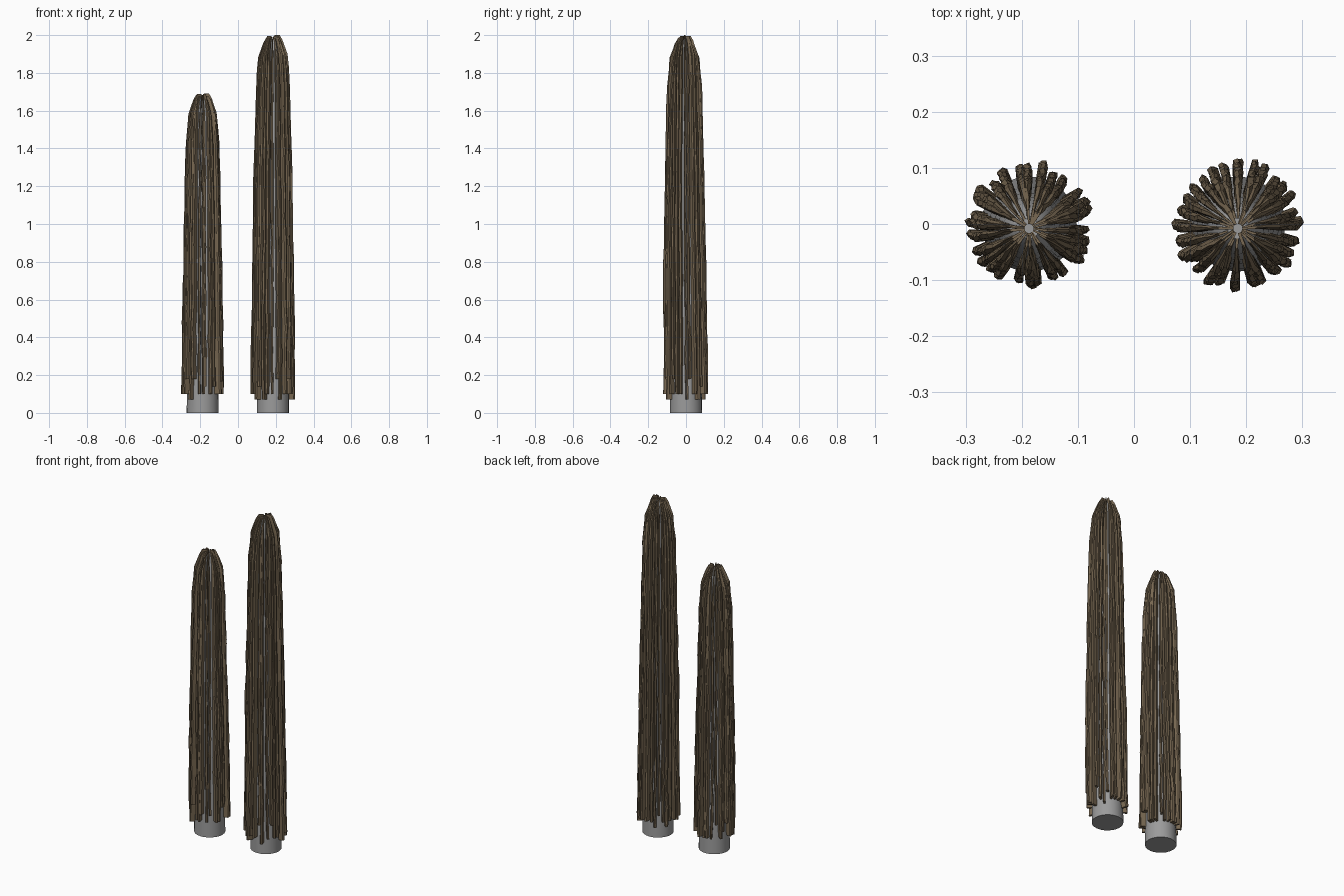
import bpy, bmesh, math, random

if "Cube" in bpy.data.objects:
    bpy.data.objects.remove(bpy.data.objects["Cube"])

random.seed(7)


def material(name, rgb):
    m = bpy.data.materials.new(name)
    m.diffuse_color = (*rgb, 1)
    m.use_nodes = True
    m.node_tree.nodes["Principled BSDF"].inputs["Base Color"].default_value = m.diffuse_color
    return m


GREY = material("core grey", (0.33, 0.33, 0.33))
BROWN = material("bark brown", (0.19, 0.14, 0.085))

# (distance below the top, radius)
CORE = [(0.02, 0.018), (0.035, 0.030), (0.08, 0.046), (0.16, 0.056),
        (0.35, 0.064), (0.8, 0.073), (1.4, 0.080), (2.0, 0.085)]
OUTER = [(0.0, 0.036), (0.025, 0.050), (0.10, 0.077), (0.25, 0.089),
         (0.7, 0.100), (1.2, 0.109), (1.6, 0.114), (2.0, 0.116)]


def sample(profile, d):
    if d <= profile[0][0]:
        return profile[0][1]
    for (a, ra), (b, rb) in zip(profile, profile[1:]):
        if d <= b:
            return ra + (rb - ra) * (d - a) / (b - a)
    return profile[-1][1]


def loft(bm, rings):
    """Join equal rings of points into a closed skin with end caps."""
    vs = [[bm.verts.new(p) for p in r] for r in rings]
    n = len(vs[0])
    for a, b in zip(vs, vs[1:]):
        for i in range(n):
            bm.faces.new((a[i], a[(i + 1) % n], b[(i + 1) % n], b[i]))
    bm.faces.new(vs[0][::-1])
    bm.faces.new(vs[-1])


def finish(bm, name, mat, loc):
    bmesh.ops.recalc_face_normals(bm, faces=bm.faces[:])
    me = bpy.data.meshes.new(name)
    bm.to_mesh(me)
    bm.free()
    me.materials.append(mat)
    ob = bpy.data.objects.new(name, me)
    ob.location = loc
    bpy.context.collection.objects.link(ob)
    return ob


def lean(z):
    return -0.008 * min(z, 1.0)


def core(name, x, height):
    bm = bmesh.new()
    sides = 24
    rings = []
    stations = [0] + [height - d for d, _ in reversed(CORE) if height - d > 0.05]
    for z in stations:
        r = sample(CORE, height - z) if z > 0 else 0.085
        rings.append([(r * math.cos(2 * math.pi * i / sides),
                       r * math.sin(2 * math.pi * i / sides) + lean(z), z)
                      for i in range(sides)])
    loft(bm, rings)
    ob = finish(bm, name, GREY, (x, 0, 0))
    bpy.context.view_layer.objects.active = ob
    ob.select_set(True)
    bpy.ops.object.shade_smooth_by_angle(angle=math.radians(40))
    ob.select_set(False)


def bark(name, x, height, count=28):
    """Ring of upright, ragged bark strips standing edge-on round the core."""
    bm = bmesh.new()
    for k in range(count):
        ang = 2 * math.pi * (k + random.uniform(-0.12, 0.12)) / count
        skew = random.uniform(-0.2, 0.2)
        bottom = random.choice([0.07, 0.10, 0.10, 0.10, 0.14, 0.18])
        top = height if k == 0 else height - random.uniform(0, 0.025)
        heights = [bottom + (top - 0.25 - bottom) * i / 14 for i in range(15)]
        heights += [top - d for d in (0.17, 0.10, 0.05, 0.025, 0)]
        push = random.uniform(-0.007, 0.004)
        rings = []
        for z in heights:
            d = top - z
            fade = min(1, 0.25 + d * 2)
            ri = max(0.008, sample(CORE, d) - 0.012)
            ro = sample(OUTER, d) + (push + random.uniform(-0.003, 0.003)) * fade
            a = ang + random.uniform(-0.03, 0.03) * fade
            w = 0.0075 * min(1, 0.35 + d * 4) * random.uniform(0.85, 1.15)
            # section: inner pair, outer pair and a ragged outer ridge
            section = [(ri, -w * 0.6), (ro - 0.006, -w),
                       (ro, -w * 0.3 + random.uniform(-0.002, 0.002)),
                       (ro - 0.003, w * 0.8), (ri, w * 0.6)]
            ca, sa = math.cos(a), math.sin(a)
            ring = []
            for r, t in section:
                t += skew * (r - ri)
                ring.append((r * ca - t * sa, r * sa + t * ca + lean(z), z))
            rings.append(ring)
        loft(bm, rings)
    finish(bm, name, BROWN, (x, 0, 0))


# Short and tall columns
for label, x, h in (("short", -0.187, 1.69), ("tall", 0.185, 2.0)):
    core(label + "_core", x, h)
    bark(label + "_bark_strips", x, h)
